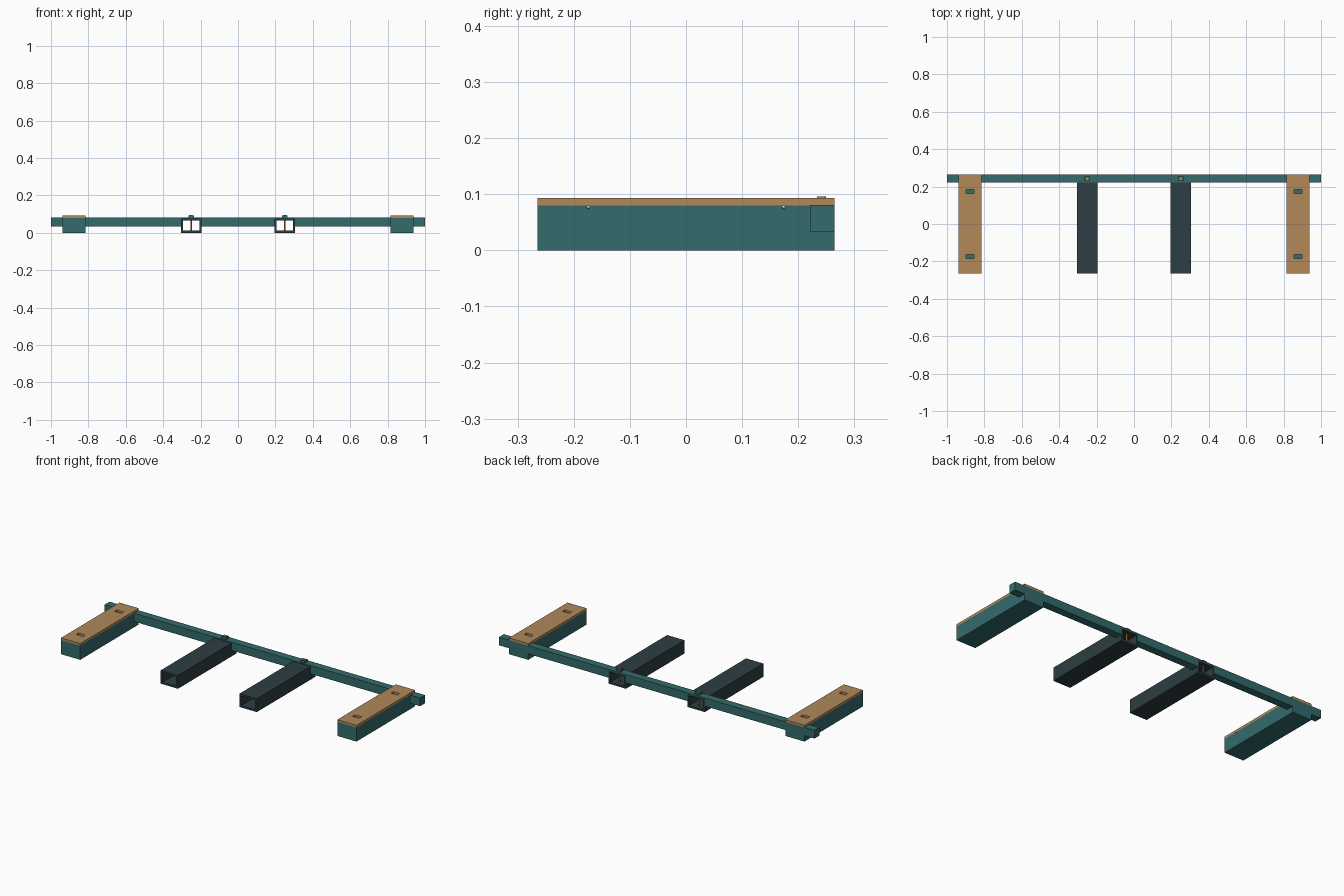
import bpy, math

if "Cube" in bpy.data.objects:
    bpy.data.objects.remove(bpy.data.objects["Cube"])


def material(name, rgb):
    m = bpy.data.materials.new(name)
    m.diffuse_color = (*rgb, 1)
    m.use_nodes = True
    m.node_tree.nodes["Principled BSDF"].inputs["Base Color"].default_value = m.diffuse_color
    return m


TEAL = material("teal paint", (0.034, 0.145, 0.15))
DARK = material("dark steel", (0.026, 0.048, 0.056))
WOOD = material("wood", (0.44, 0.25, 0.102))
BRASS = material("brass", (0.55, 0.27, 0.03))


def box(name, lo, hi, mat=None):
    bpy.ops.mesh.primitive_cube_add(size=1, location=[(a + b) / 2 for a, b in zip(lo, hi)])
    ob = bpy.context.object
    ob.name = name
    ob.scale = [b - a for a, b in zip(lo, hi)]
    bpy.ops.object.transform_apply(location=False, rotation=False, scale=True)
    if mat:
        ob.data.materials.append(mat)
    return ob


def cylinder(name, radius, depth, loc, mat=None, rot=(0, 0, 0), sides=12):
    bpy.ops.mesh.primitive_cylinder_add(vertices=sides, radius=radius, depth=depth,
                                        location=loc, rotation=rot)
    ob = bpy.context.object
    ob.name = name
    if mat:
        ob.data.materials.append(mat)
    return ob


def cut(target, cutter):
    # Subtract the cutter, then remove it
    mod = target.modifiers.new("cut", 'BOOLEAN')
    mod.operation = 'DIFFERENCE'
    mod.solver = 'EXACT'
    mod.object = cutter
    bpy.context.view_layer.objects.active = target
    bpy.ops.object.modifier_apply(modifier=mod.name)
    bpy.data.objects.remove(cutter)


FRONT, BACK, BAR_Y = -0.265, 0.265, 0.221

# Long cross bar at the back
bar = box("cross_bar", (-1, BAR_Y, 0.034), (1, BACK, 0.081), TEAL)

for side, s in (("left", -1), ("right", 1)):
    # Outer runner with a wooden deck
    x = s * 0.876
    runner = box(f"{side}_runner", (x - 0.061, FRONT, 0), (x + 0.061, BACK, 0.08), TEAL)
    deck = box(f"{side}_wood_deck", (x - 0.061, FRONT, 0.08), (x + 0.061, BACK, 0.093), WOOD)
    for y in (-0.174, 0.174):
        # Strap slot in the deck and small cross hole below it
        cut(deck, box("slot_cutter", (x - 0.021, y - 0.011, 0.07), (x + 0.021, y + 0.011, 0.1)))
        cut(runner, cylinder("hole_cutter", 0.0025, 0.2, (x, y, 0.0765),
                             rot=(0, math.pi / 2, 0), sides=8))

    # Hollow fork tube, open at both ends and let into the bar
    x = s * 0.25
    lo, hi = (x - 0.055, FRONT, 0), (x + 0.055, BACK, 0.076)
    cut(bar, box("notch_cutter", (lo[0], 0.2, -0.02), (hi[0], 0.3, hi[2])))
    tube = box(f"{side}_fork_tube", lo, hi, DARK)
    cut(tube, box("bore_cutter", (lo[0] + 0.011, -0.4, 0.011), (hi[0] - 0.011, 0.4, 0.066)))

    # Locking pin with its collar on the bar
    box(f"{side}_pin_collar", (x - 0.015, 0.229, 0.08), (x + 0.015, 0.254, 0.093), TEAL)
    cylinder(f"{side}_locking_pin", 0.004, 0.084, (x, 0.2415, 0.052), BRASS)
    cylinder(f"{side}_pin_head", 0.008, 0.004, (x, 0.2415, 0.094), BRASS)
